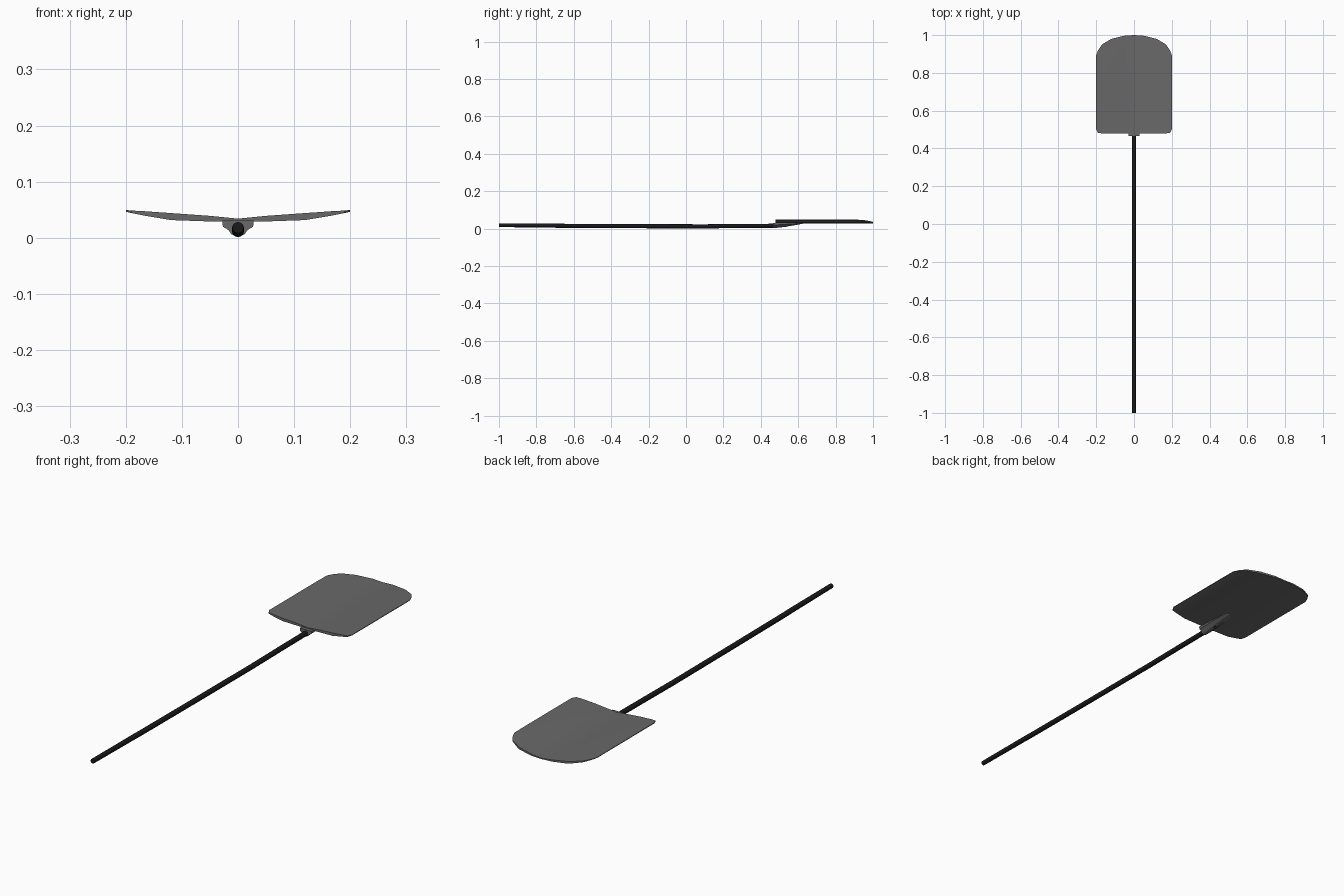
import bpy, bmesh, math

if "Cube" in bpy.data.objects:
    bpy.data.objects.remove(bpy.data.objects["Cube"])


def material(name, v):
    m = bpy.data.materials.new(name)
    m.diffuse_color = (v, v, v, 1)
    m.use_nodes = True
    m.node_tree.nodes["Principled BSDF"].inputs["Base Color"].default_value = m.diffuse_color
    return m


def loft(name, rings, mat, angle=40):
    """Skin a list of closed rings with equal point counts and cap both ends."""
    bm = bmesh.new()
    vs = [[bm.verts.new(p) for p in r] for r in rings]
    n = len(rings[0])
    for a, b in zip(vs, vs[1:]):
        for i in range(n):
            j = (i + 1) % n
            bm.faces.new((a[i], a[j], b[j], b[i]))
    bm.faces.new(vs[0])
    bm.faces.new(vs[-1])
    bmesh.ops.recalc_face_normals(bm, faces=bm.faces)
    me = bpy.data.meshes.new(name)
    bm.to_mesh(me)
    bm.free()
    me.materials.append(mat)
    ob = bpy.data.objects.new(name, me)
    bpy.context.collection.objects.link(ob)
    bpy.ops.object.select_all(action='DESELECT')
    ob.select_set(True)
    bpy.context.view_layer.objects.active = ob
    bpy.ops.object.shade_smooth_by_angle(angle=math.radians(angle))
    return ob


steel = material("steel", 0.14)
black = material("black_handle", 0.01)

# handle: slightly bowed round rod
rings = []
for y, z, r in [(-1, .018, .010), (-.72, .016, .011), (-.68, .015, .011), (-.3, .013, .011),
                (0.1, .012, .011), (.3, .014, .011), (.47, .015, .011), (.54, .019, .009)]:
    rings.append([(r * math.cos(t * math.tau / 12), y, z + r * math.sin(t * math.tau / 12))
                  for t in range(12)])
loft("handle", rings, black)

# blade: cross strips of x, rear y, front y, top z, bottom z, mirrored
half = [(0, .48, 1.0, .034, .0285), (.05, .48, .997, .039, .029), (.12, .478, .98, .044, .0315),
        (.17, .48, .95, .0475, .040), (.19, .482, .92, .0485, .044), (.20, .50, .895, .0495, .0465)]
strips = [(-x, *r) for x, *r in reversed(half[1:])] + half
rings = []
for x, y0, y1, zt, zb in strips:
    drop = .25 * (zt - zb)          # nose bends down a little
    ym = y0 + (y1 - y0) * .75
    rings.append([(x, y0, zt), (x, ym, zt), (x, y1, zt - drop),
                  (x, y1, zb), (x, ym, zb), (x, y0, zb)])
loft("blade", rings, steel, 35)

# socket: half-tube tapering into the underside of the blade
profile = [(-.028, 1), (-.027, .6), (-.017, .38), (-.012, .13), (-.005, 0),
           (.005, 0), (.012, .13), (.017, .38), (.027, .6), (.028, 1)]
rings = []
for y, w, zb in [(.465, 1, .003), (.50, .98, .005), (.55, .93, .013),
                 (.60, .78, .021), (.62, .55, .025), (.635, .15, .028)]:
    rings.append([(x * w, y, zb + (.031 - zb) * k) for x, k in profile])
loft("socket", rings, steel, 50)
